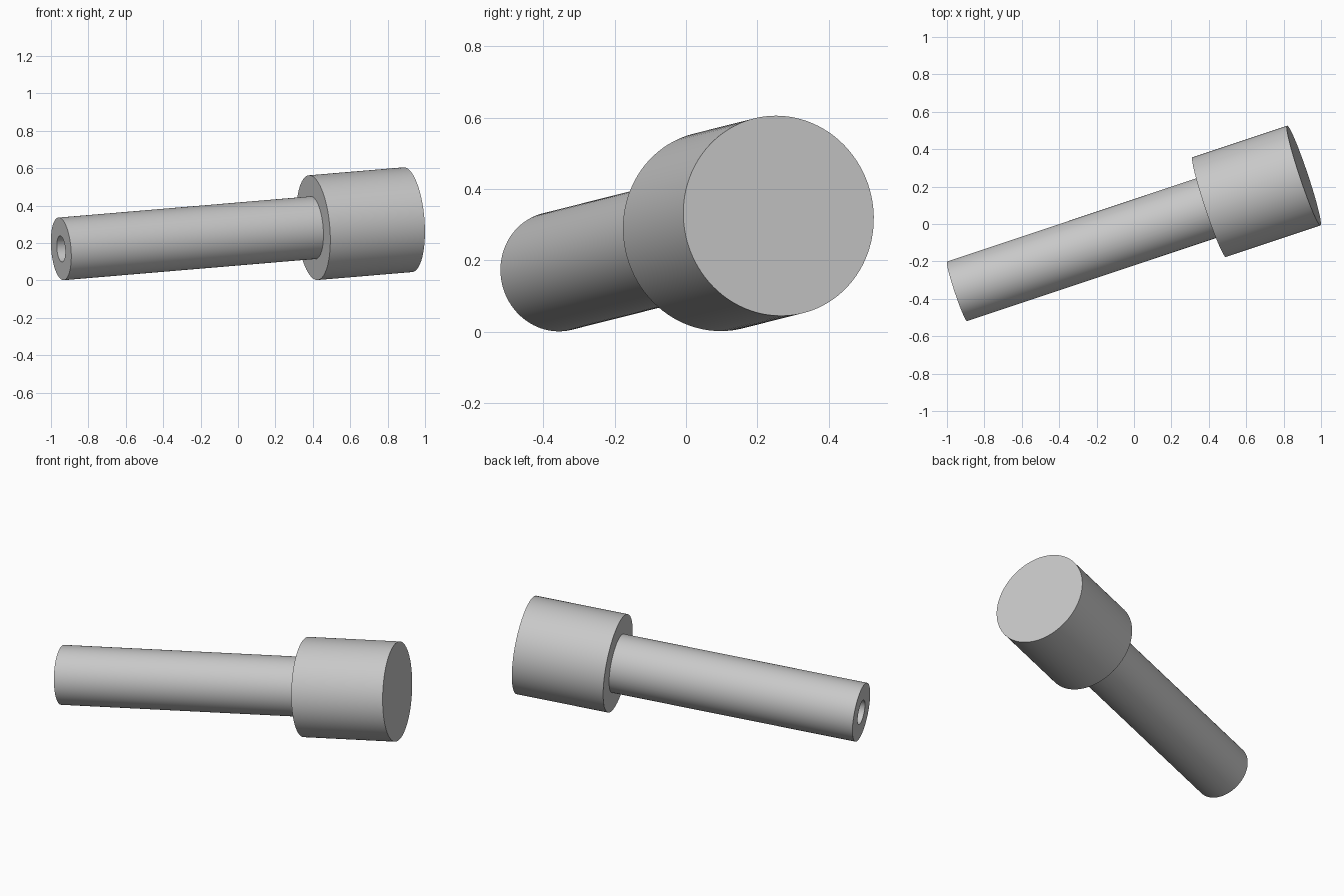
import bpy
import bmesh
import math
from mathutils import Vector

cube = bpy.data.objects.get("Cube")
if cube:
    bpy.data.objects.remove(cube, do_unlink=True)

# Plain grey metal
grey = bpy.data.materials.new("light_grey")
grey.use_nodes = True
colour = (0.58, 0.58, 0.58, 1)
grey.diffuse_color = colour
grey.node_tree.nodes["Principled BSDF"].inputs["Base Color"].default_value = colour

# The tilted axis of the bolt, from shaft tip to the outer end of the head
TIP = Vector((-0.946, -0.36, 0.169))
END = Vector((0.908, 0.259, 0.325))
LENGTH = (END - TIP).length
HEAD_START = LENGTH - 0.535


def lathe(name, profile, sides=96):
    """Turn a (radius, height) profile about the bolt axis."""
    bm = bmesh.new()
    verts = [bm.verts.new((r, 0, h)) for r, h in profile]
    edges = [bm.edges.new(pair) for pair in zip(verts, verts[1:])]
    bmesh.ops.spin(bm, geom=verts + edges, cent=(0, 0, 0), axis=(0, 0, 1),
                   angle=math.tau, steps=sides, use_merge=False)
    bmesh.ops.remove_doubles(bm, verts=bm.verts, dist=1e-5)
    bmesh.ops.recalc_face_normals(bm, faces=bm.faces)
    mesh = bpy.data.meshes.new(name)
    bm.to_mesh(mesh)
    bm.free()
    mesh.materials.append(grey)
    obj = bpy.data.objects.new(name, mesh)
    bpy.context.collection.objects.link(obj)
    obj.location = TIP
    obj.rotation_euler = (END - TIP).to_track_quat('Z', 'Y').to_euler()
    bpy.ops.object.select_all(action='DESELECT')
    obj.select_set(True)
    bpy.context.view_layer.objects.active = obj
    bpy.ops.object.shade_smooth_by_angle(angle=math.radians(30))
    return obj


# Shaft with a blind bore in its tip, sunk slightly into the head
shaft_radius, bore_radius, bore_depth = 0.168, 0.07, 0.5
lathe("shaft", [(0, bore_depth), (bore_radius, bore_depth), (bore_radius, 0),
                (shaft_radius, 0), (shaft_radius, HEAD_START + 0.02),
                (0, HEAD_START + 0.02)])

# Plain cylindrical head
head_radius = 0.281
lathe("head", [(0, HEAD_START), (head_radius, HEAD_START),
               (head_radius, LENGTH), (0, LENGTH)])
